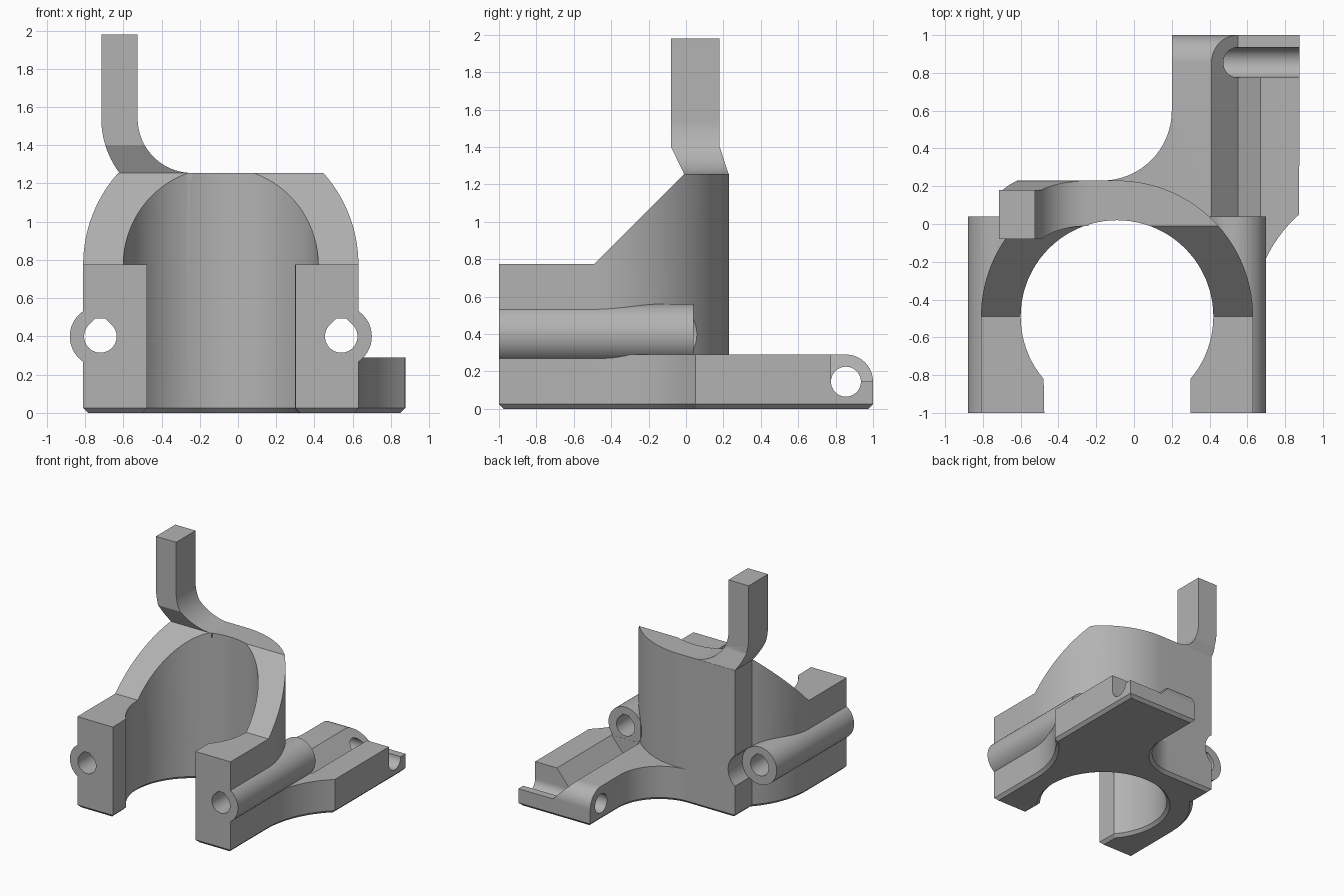
import bpy, bmesh
from math import cos, sin, radians, degrees, atan2

if "Cube" in bpy.data.objects:
    bpy.data.objects.remove(bpy.data.objects["Cube"])

grey = bpy.data.materials.new("plain grey")
grey.use_nodes = True
colour = (0.45, 0.45, 0.45, 1)
grey.diffuse_color = colour
grey.node_tree.nodes["Principled BSDF"].inputs["Base Color"].default_value = colour

CHAMFER = 0.025
CX, CY, R_IN, R_OUT = -0.09, -0.49, 0.51, 0.72   # clamp bore
TOP, PLATE = 1.255, 0.29
HUB_X, HUB_Z = (-0.72, 0.54), 0.40
PIN_Y, PIN_Z = 0.855, 0.145


def arc(cx, cy, r, a0, a1, n=32):
    angles = [radians(a0 + (a1 - a0) * i / n) for i in range(n + 1)]
    return [(cx + r * cos(a), cy + r * sin(a)) for a in angles]


def circle(cx, cy, r, n=48):
    return arc(cx, cy, r, 0, 360, n)[:-1]


def prism(name, pts, lo, hi, axis="z", chamfer=0):
    """Extrude a 2D outline along an axis, optionally chamfering the low end."""
    place = {"x": lambda a, b, t: (t, a, b),
             "y": lambda a, b, t: (a, t, b),
             "z": lambda a, b, t: (a, b, t)}[axis]
    bm = bmesh.new()
    low = [bm.verts.new(place(a, b, lo)) for a, b in pts]
    high = [bm.verts.new(place(a, b, hi)) for a, b in pts]
    bottom = bm.faces.new(low[::-1])
    bm.faces.new(high)
    for i in range(len(pts)):
        j = (i + 1) % len(pts)
        bm.faces.new((low[i], low[j], high[j], high[i]))
    bmesh.ops.recalc_face_normals(bm, faces=bm.faces)
    if chamfer:
        bmesh.ops.inset_region(bm, faces=[bottom], thickness=chamfer,
                               depth=chamfer, use_even_offset=True)
    mesh = bpy.data.meshes.new(name)
    bm.to_mesh(mesh)
    bm.free()
    mesh.materials.append(grey)
    obj = bpy.data.objects.new(name, mesh)
    bpy.context.collection.objects.link(obj)
    return obj


def combine(target, tool, operation):
    mod = target.modifiers.new("join", "BOOLEAN")
    mod.operation, mod.object, mod.solver = operation, tool, "EXACT"
    bpy.context.view_layer.objects.active = target
    bpy.ops.object.modifier_apply(modifier=mod.name)
    bpy.data.objects.remove(tool)


def cut(target, *args):
    combine(target, prism("cutter", *args), "DIFFERENCE")


# Shared outline pieces: left-hand outer wall and the open bore
block_angle = degrees(atan2(0.49, -0.53))
outer_wall = [(-0.62, 0.23), (-0.62, 0.0)] + arc(CX, CY, R_OUT, block_angle, 180, 16)
bore = arc(CX, CY, R_IN, 220.4, -40.4, 64)
mouth = [(-0.81, -1), (-0.475, -1)] + bore + [(0.30, -1), (0.63, -1)]

# Base plate with concave flanks
flank = arc(1.35, CY, 0.72, 180, 131.3, 24)
inner_corner = arc(-0.17, 0.6, 0.37, 0, -90, 24)
footprint = (flank + [(0.875, 1), (0.2, 1)] + inner_corner + outer_wall + mouth)
bracket = prism("clamp_bracket", footprint, CHAMFER, PLATE, "z", CHAMFER)

# Clamp wall, sloped down towards the front
wall = prism("clamp_wall", arc(CX, CY, R_OUT, 0, 90, 40) + outer_wall + mouth, 0.1, TOP)
cut(wall, [(0.09, 1.355), (-0.49, 0.775), (-1.1, 0.775), (-1.1, 1.355)], -1, 1, "x")
combine(bracket, wall, "UNION")

# Screw tubes on both sides, kept out of the bore
for hx in HUB_X:
    tube = prism("screw_tube", circle(hx, HUB_Z, 0.16), -1, 0.04, "y")
    cut(tube, circle(CX, CY, R_IN + 0.005, 96), -0.1, 1)
    combine(bracket, tube, "UNION")

# Bent upright arm: front profile crossed with side profile
front = ([(-0.715, 1.98)] + arc(-0.24, 1.54, 0.475, 180, 217, 14)
         + [(-0.62, 1.2), (-0.24, 1.2)] + arc(-0.24, 1.54, 0.285, 270, 180, 24)
         + [(-0.525, 1.98)])
side = [(-0.01, 1.22), (0.228, 1.22), (0.228, TOP), (0.18, 1.4), (0.18, 2.1),
        (-0.08, 2.1), (-0.08, 1.4), (-0.01, TOP)]
arm = prism("upright_arm", front, -0.3, 0.4, "y")
combine(arm, prism("arm_side", side, -1, 0.2, "x"), "INTERSECT")
combine(bracket, arm, "UNION")

# Teardrop screw holes and clearance behind each tube
for hx in HUB_X:
    drop = arc(hx, HUB_Z, 0.085, 135, 405, 40) + [(hx + 0.025, 0.495), (hx - 0.025, 0.495)]
    cut(bracket, drop, -1.1, 0.3, "y")
    cut(bracket, circle(hx, HUB_Z, 0.163), 0.041, 0.3, "y")

# Groove along the plate, rounded rear edge, lowered corner and cross pin hole
cut(bracket, [(0.41, PLATE), (0.55, PIN_Z), (0.67, PLATE), (0.67, 0.35), (0.41, 0.35)],
    0.041, 1.1, "y")
cut(bracket, arc(PIN_Y, PIN_Z, 0.145, 90, 0, 16) + [(1.1, PIN_Z), (1.1, 0.4), (PIN_Y, 0.4)],
    0.1, 1, "x")
cut(bracket, [(0.55, 0.775), (1, 0.775), (1, 1.1), (0.55, 1.1)], PIN_Z, 0.4)
cut(bracket, circle(PIN_Y, PIN_Z, 0.08), 0.1, 1, "x")

bpy.ops.object.select_all(action="DESELECT")
bracket.select_set(True)
bpy.context.view_layer.objects.active = bracket
bpy.ops.object.shade_smooth_by_angle(angle=radians(25))
